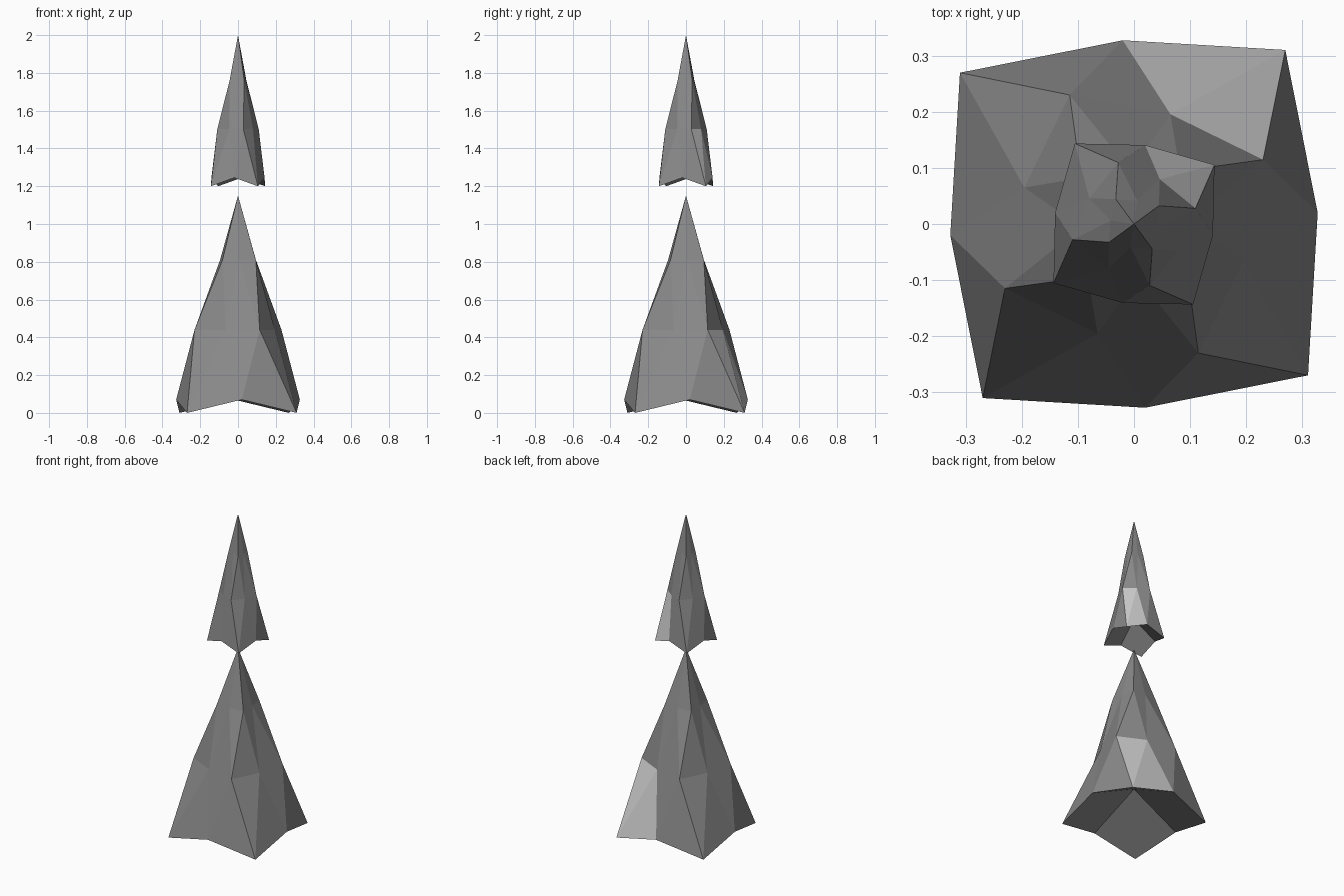
import bpy, bmesh
from math import cos, sin, radians

if "Cube" in bpy.data.objects:
    bpy.data.objects.remove(bpy.data.objects["Cube"])


def material(name, value):
    m = bpy.data.materials.new(name)
    m.diffuse_color = (value, value, value, 1)
    m.use_nodes = True
    m.node_tree.nodes["Principled BSDF"].inputs["Base Color"].default_value = m.diffuse_color
    return m


DARK = material("dark_grey", 0.25)
LIGHT = material("light_grey", 0.72)


def ring(bm, corner_angle, corner_r, mid_angle, mid_r, z_corner, z_mid):
    """Eight points with four-fold symmetry: a corner, then a middle, counter-clockwise."""
    verts = []
    for k in range(4):
        for ang, r, z in ((corner_angle, corner_r, z_corner),
                          (mid_angle + 90, mid_r, z_mid)):
            a = radians(ang + 90 * k)
            verts.append(bm.verts.new((r * cos(a), r * sin(a), z)))
    return verts


def spike(name, rings, z_top, z_hollow):
    """Twisted faceted spike: rings are listed from the base up."""
    bm = bmesh.new()
    loops = [ring(bm, *r) for r in rings]
    # side bands; the diagonal follows the twist, which swaps direction
    for band, (lo, hi) in enumerate(zip(loops, loops[1:])):
        for i in range(8):
            a, b, c, d = lo[i], lo[(i + 1) % 8], hi[(i + 1) % 8], hi[i]
            tris = ((a, b, c), (a, c, d)) if band == 0 else ((a, b, d), (b, c, d))
            for t in tris:
                f = bm.faces.new(t)
                # one pale facet on the back right of each spike
                f.material_index = 1 if band == 0 and i == 0 else 0
    # pointed tip
    tip = bm.verts.new((0, 0, z_top))
    last = loops[-1]
    for i in range(8):
        bm.faces.new((last[i], last[(i + 1) % 8], tip))
    # hollow underside: four kite-shaped faces meeting at a raised centre
    centre = bm.verts.new((0, 0, z_hollow))
    base = loops[0]
    for i in range(0, 8, 2):
        bm.faces.new((centre, base[(i + 1) % 8], base[i], base[i - 1]))
    mesh = bpy.data.meshes.new(name)
    bm.to_mesh(mesh)
    bm.free()
    mesh.materials.append(DARK)
    mesh.materials.append(LIGHT)
    obj = bpy.data.objects.new(name, mesh)
    bpy.context.collection.objects.link(obj)
    return obj


# large lower spike
spike("lower_spike", [
    (49.0, 0.411, 3.5, 0.328, 0.0, 0.07),
    (26.5, 0.257, -18.4, 0.206, 0.44, 0.44),
    (49.0, 0.125, 3.5, 0.095, 0.81, 0.81),
], 1.15, 0.225)

# small upper spike, balanced above the lower tip
spike("upper_spike", [
    (36.3, 0.178, -8.0, 0.142, 1.20, 1.245),
    (14.3, 0.113, -30.0, 0.092, 1.503, 1.503),
    (36.3, 0.055, -8.0, 0.042, 1.76, 1.76),
], 2.0, 1.35)
